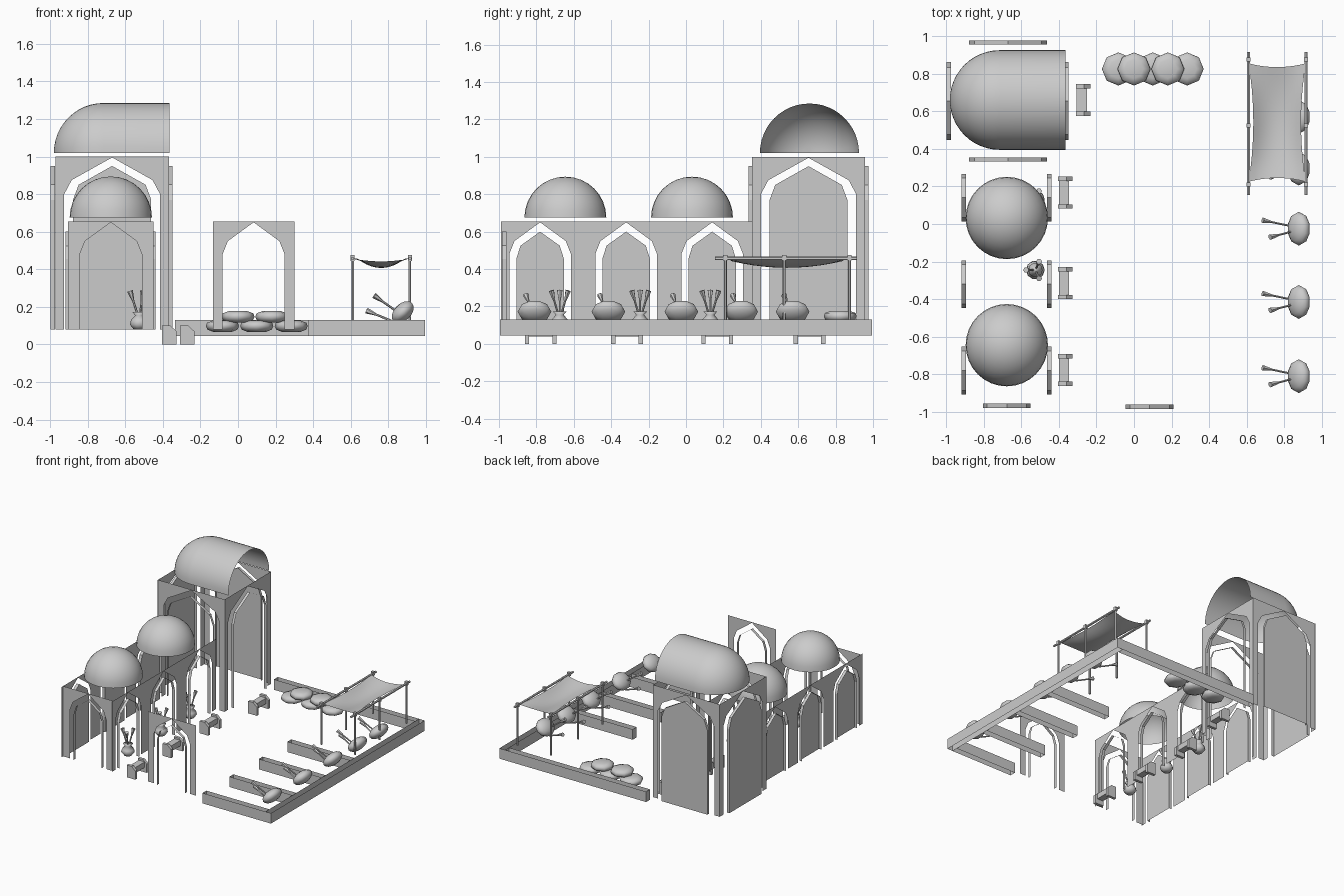
import bpy, bmesh, math
from mathutils import Vector, Matrix

cube = bpy.data.objects.get("Cube")
if cube:
    bpy.data.objects.remove(cube, do_unlink=True)

stone = bpy.data.materials.new("pale grey")
stone.use_nodes = True
GREY = (0.6, 0.6, 0.6, 1)
stone.diffuse_color = GREY
stone.node_tree.nodes["Principled BSDF"].inputs["Base Color"].default_value = GREY


def finish(name, bm, smooth=False):
    mesh = bpy.data.meshes.new(name)
    bm.to_mesh(mesh)
    bm.free()
    mesh.materials.append(stone)
    for p in mesh.polygons:
        p.use_smooth = smooth
    ob = bpy.data.objects.new(name, mesh)
    bpy.context.scene.collection.objects.link(ob)
    return ob


def add_face(bm, pts):
    bm.faces.new([bm.verts.new(p) for p in pts])


def on_plane(axis, pos, u, z):
    return (pos, u, z) if axis == "x" else (u, pos, z)


def add_box(bm, x0, x1, y0, y1, z0, z1):
    size = Matrix.Diagonal((x1 - x0, y1 - y0, z1 - z0, 1))
    mid = Matrix.Translation(((x0 + x1) / 2, (y0 + y1) / 2, (z0 + z1) / 2))
    bmesh.ops.create_cube(bm, size=1, matrix=mid @ size)


def add_stick(bm, a, b, r0, r1, sides=6):
    a, b = Vector(a), Vector(b)
    turn = (b - a).to_track_quat("Z", "Y").to_matrix().to_4x4()
    bmesh.ops.create_cone(bm, cap_ends=True, segments=sides, radius1=r0, radius2=r1,
                          depth=(b - a).length, matrix=Matrix.Translation((a + b) / 2) @ turn)


def add_flower(bm, a, b):
    # thin stem with a flared head
    a, b = Vector(a), Vector(b)
    neck = a.lerp(b, 0.65)
    add_stick(bm, a, neck, 0.006, 0.006)
    add_stick(bm, neck, b, 0.006, 0.016)


def lathe(bm, profile, sides, at):
    rings = []
    for r, z in profile:
        rings.append([bm.verts.new((at[0] + r * math.cos(2 * math.pi * i / sides),
                                    at[1] + r * math.sin(2 * math.pi * i / sides), at[2] + z))
                      for i in range(sides)])
    for low, high in zip(rings, rings[1:]):
        for i in range(sides):
            j = (i + 1) % sides
            bm.faces.new((low[i], low[j], high[j], high[i]))
    bm.faces.new(rings[0][::-1])
    bm.faces.new(rings[-1])


# Pointed arches: half width, spring, shoulder half width, shoulder height, apex
BASE = 0.08
BIG_HOLE = (0.255, 0.80, 0.215, 0.875, 0.995)
BIG_PANEL = (0.208, 0.77, 0.178, 0.85, 0.95)
SMALL_HOLE = (0.165, 0.48, 0.137, 0.55, 0.65)
SMALL_PANEL = (0.127, 0.455, 0.105, 0.525, 0.60)


def half_arch(shape):
    h, spring, sh, sz, apex = shape
    return [(h, BASE), (h, spring), (sh, sz), (0, apex)]


def arch_wall(name, axis, pos, u0, u1, top, centres, shape):
    # each bay is two mirrored halves around its opening
    bm = bmesh.new()
    edges = [u0] + [(a + b) / 2 for a, b in zip(centres, centres[1:])] + [u1]
    for i, c in enumerate(centres):
        for side, edge in ((-1, edges[i]), (1, edges[i + 1])):
            pts = [(edge, BASE)] + [(c + side * u, z) for u, z in half_arch(shape)]
            pts += [(c, top), (edge, top)]
            add_face(bm, [on_plane(axis, pos, u, z) for u, z in pts])
    finish(name, bm)


def arch_insert(name, axis, inner, outer, c, shape, filled):
    # open arch strip, closed with a panel where filled
    half = half_arch(shape)
    line = [(c - u, z) for u, z in half] + [(c + u, z) for u, z in half[-2::-1]]
    bm = bmesh.new()
    for (ua, za), (ub, zb) in zip(line, line[1:]):
        add_face(bm, [on_plane(axis, inner, ua, za), on_plane(axis, inner, ub, zb),
                      on_plane(axis, outer, ub, zb), on_plane(axis, outer, ua, za)])
    if filled:
        add_face(bm, [on_plane(axis, outer, u, z) for u, z in line])
    finish(name, bm)


# Tall hall
for name, axis, pos, out, c, mid, filled in (
        ("hall_front", "y", 0.355, -1, -0.67, -0.67, False),
        ("hall_back", "y", 0.955, 1, -0.67, -0.67, True),
        ("hall_right", "x", -0.975, -1, 0.655, 0.655, True),
        ("hall_left", "x", -0.37, 1, 0.655, 0.655, False)):
    arch_wall(name + "_wall", axis, pos, c - 0.302, c + 0.302, 1.0, [mid], BIG_HOLE)
    arch_insert(name + "_arch", axis, pos, pos + out * 0.022, mid, BIG_PANEL, filled)

# Low arcade
BAYS = [-0.78, -0.32, 0.14]
for name, pos, out, filled in (("arcade_right", -0.905, -1, True),
                               ("arcade_left", -0.45, 1, False)):
    arch_wall(name + "_wall", "x", pos, -0.99, 0.355, 0.655, BAYS, SMALL_HOLE)
    for c in BAYS:
        arch_insert(name + "_arch", "x", pos - 0.012, pos + 0.012, c, SMALL_PANEL, filled)
arch_wall("arcade_front_wall", "y", -0.973, -0.905, -0.45, 0.655, [-0.677], SMALL_HOLE)
arch_insert("arcade_front_arch", "y", -0.955, -0.98, -0.677, SMALL_PANEL, False)

# Free-standing gate
arch_wall("gate_wall", "y", -0.973, -0.133, 0.3, 0.655, [0.083], SMALL_HOLE)
arch_insert("gate_arch", "y", -0.96, -0.985, 0.083, SMALL_PANEL, False)

# Arcade domes, open underneath
for y in (0.032, -0.645):
    bm = bmesh.new()
    bmesh.ops.create_uvsphere(bm, u_segments=32, v_segments=16, radius=0.219)
    bmesh.ops.delete(bm, geom=[v for v in bm.verts if v.co.z < -0.001], context="VERTS")
    bmesh.ops.translate(bm, verts=bm.verts, vec=(-0.677, y, 0.675))
    finish("arcade_dome", bm, True)

# Hall vault: quarter sphere running into an open half barrel
bm = bmesh.new()
R, N = 0.265, 24
stations = [(-math.cos(i * math.pi / 24), math.sin(i * math.pi / 24)) for i in range(13)]
rows = [(-0.715 + R * cx, R * max(r, 0.001)) for cx, r in stations] + [(-0.365, R)]
grid = [[bm.verts.new((x, 0.66 + r * math.cos(math.pi * j / N), 1.02 + r * math.sin(math.pi * j / N)))
         for j in range(N + 1)] for x, r in rows]
for a, b in zip(grid, grid[1:]):
    for j in range(N):
        bm.faces.new((a[j], b[j], b[j + 1], a[j + 1]))
bmesh.ops.recalc_face_normals(bm, faces=bm.faces)
finish("hall_vault", bm, True)

# Low boundary kerbs, open above and below
KERBS = [(0.945, 0.995, -0.995, 0.995), (-0.335, 0.945, 0.945, 0.995),
         (0.375, 0.945, -0.995, -0.945)]
KERBS += [(0.375, 0.945, y - 0.025, y + 0.025) for y in (-0.62, -0.24, 0.13)]
for x0, x1, y0, y1 in KERBS:
    bm = bmesh.new()
    add_box(bm, x0, x1, y0, y1, 0.045, 0.13)
    bm.normal_update()
    flat = [f for f in bm.faces if abs(f.normal.z) > 0.5]
    bmesh.ops.delete(bm, geom=flat, context="FACES_ONLY")
    finish("boundary_kerb", bm)

# Benches with chamfered end slabs
for x, y in ((-0.31, 0.66), (-0.405, 0.167), (-0.405, -0.315), (-0.405, -0.777)):
    bm = bmesh.new()
    add_box(bm, x + 0.005, x + 0.06, y - 0.065, y + 0.065, 0.04, 0.085)
    for s in (-1, 1):
        side = [(0, 0), (0.078, 0), (0.078, 0.07), (0.045, 0.1), (0, 0.1)]
        ya, yb = y + s * 0.062, y + s * 0.085
        add_face(bm, [(x + u, ya, z) for u, z in side])
        add_face(bm, [(x + u, yb, z) for u, z in side])
        for (ua, za), (ub, zb) in zip(side, side[1:] + side[:1]):
            add_face(bm, [(x + ua, ya, za), (x + ub, ya, zb), (x + ub, yb, zb), (x + ua, yb, za)])
    bmesh.ops.remove_doubles(bm, verts=bm.verts, dist=0.0001)
    bmesh.ops.recalc_face_normals(bm, faces=bm.faces)
    finish("bench", bm)

# Stacked sacks
SACK = [(0.05, 0), (0.08, 0.012), (0.088, 0.03), (0.082, 0.048), (0.05, 0.06)]
for x, z in ((-0.083, 0.067), (0.1, 0.067), (0.283, 0.067), (0.0, 0.117), (0.18, 0.117)):
    bm = bmesh.new()
    lathe(bm, SACK, 8, (x, 0.825, z))
    finish("sack", bm, True)

# Tilted baskets with two flowers each
for y in (-0.81, -0.415, -0.025, 0.295, 0.57):
    bm = bmesh.new()
    shape = Matrix.Rotation(math.radians(-45), 4, "Y") @ Matrix.Diagonal((0.073, 0.09, 0.045, 1))
    bmesh.ops.create_uvsphere(bm, u_segments=10, v_segments=8, radius=1,
                              matrix=Matrix.Translation((0.877, y, 0.172)) @ shape)
    finish("basket", bm, True)
    bm = bmesh.new()
    add_flower(bm, (0.86, y - 0.01, 0.165), (0.725, y - 0.045, 0.26))
    add_flower(bm, (0.83, y + 0.015, 0.12), (0.685, y + 0.045, 0.18))
    finish("basket_flowers", bm)

# Upright vases in the arcade openings
VASE = [(0.03, 0), (0.05, 0.025), (0.045, 0.05), (0.022, 0.075), (0.038, 0.092)]
for y in (-0.675, -0.245, 0.13):
    bm = bmesh.new()
    lathe(bm, VASE, 10, (-0.525, y, BASE))
    finish("vase", bm, True)
    bm = bmesh.new()
    for dx, dy in ((-0.05, 0.0), (0.02, 0.045), (0.02, -0.045)):
        add_flower(bm, (-0.525, y, 0.13), (-0.525 + dx, y + dy, 0.285))
    finish("vase_flowers", bm)

# Canopy frame
bm = bmesh.new()
for x in (0.61, 0.915):
    add_stick(bm, (x, 0.155, 0.457), (x, 0.915, 0.457), 0.009, 0.009)
    for y in (0.21, 0.525, 0.875):
        add_stick(bm, (x, y, 0.13), (x, y, 0.475), 0.008, 0.008)
        add_box(bm, x - 0.011, x + 0.011, y - 0.011, y + 0.011, 0.445, 0.476)
finish("canopy_frame", bm)

# Sagging canopy cloth with drawn-in edges
bm = bmesh.new()
bmesh.ops.create_grid(bm, x_segments=10, y_segments=10, size=1)
for v in bm.verts:
    u, w = v.co.x, v.co.y
    bow_u, bow_w = 1 - u * u, 1 - w * w
    v.co = (0.762 + u * (0.152 - 0.025 * bow_w), 0.54 + w * (0.315 - 0.02 * bow_u),
            0.457 - 0.05 * bow_u * (0.3 + 0.7 * bow_w))
finish("canopy_cloth", bm, True)
